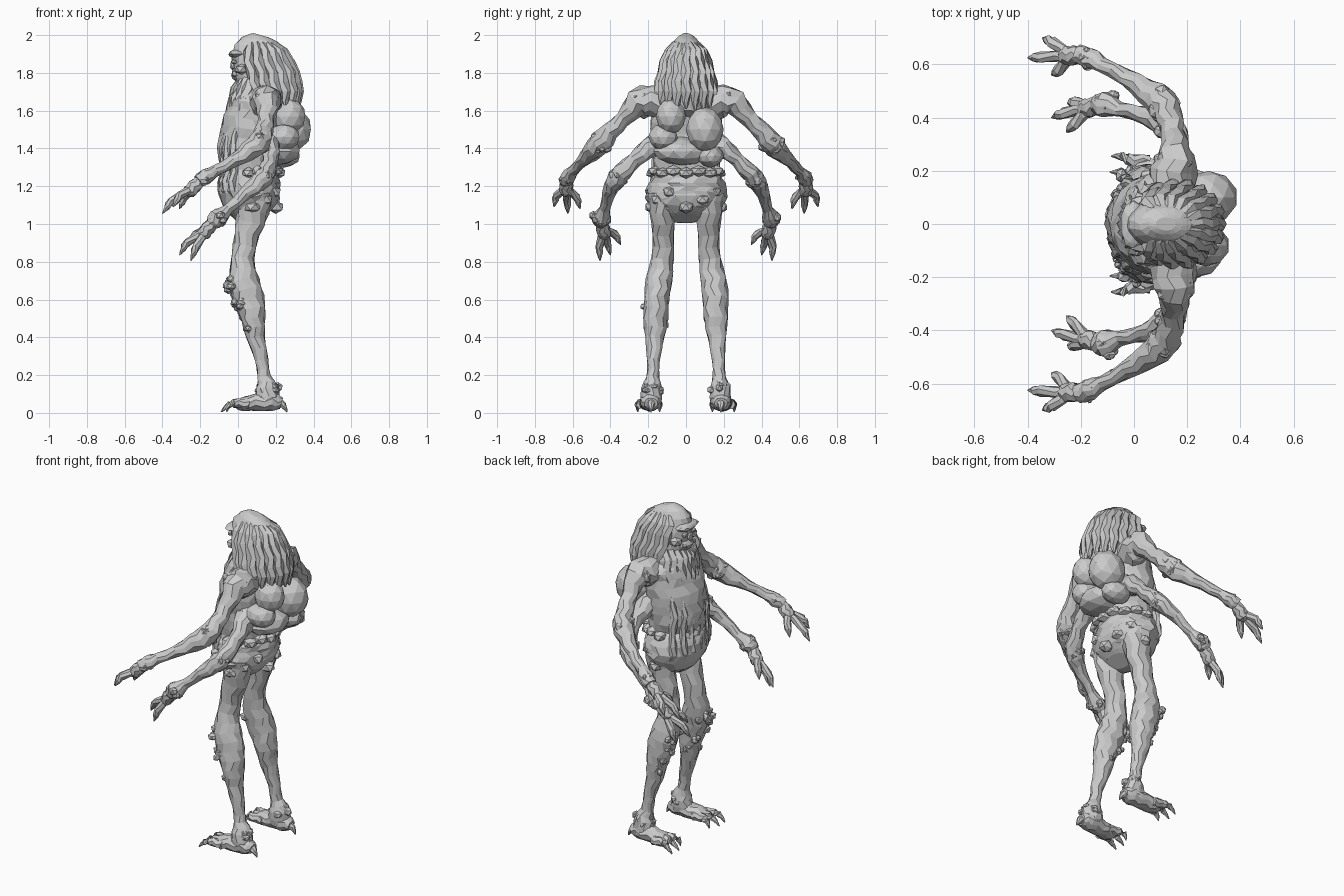
import bpy, bmesh, math, random
from mathutils import Vector, Matrix
random.seed(7)


def finish(name, bm):
    bmesh.ops.recalc_face_normals(bm, faces=bm.faces)
    me = bpy.data.meshes.new(name)
    bm.to_mesh(me)
    bm.free()
    ob = bpy.data.objects.new(name, me)
    bpy.context.collection.objects.link(ob)
    return ob


def smooth_path(pts, n):
    """Catmull-Rom through tuples of any length."""
    p = [Vector(q) for q in pts]
    p = [p[0]] + p + [p[-1]]
    out = []
    for i in range(1, len(p) - 2):
        a, b, c, d = p[i - 1:i + 3]
        for k in range(n):
            t = k / n
            out.append(0.5 * (2 * b + (c - a) * t + (2 * a - 5 * b + 4 * c - d) * t * t
                              + (3 * b - a - 3 * c + d) * t ** 3))
    return out + [p[-1]]


def tube(name, pts, s=1, sides=10, n=3, jit=0.06):
    """Lofted limb; each point is x, y, z, radius along x-ish, radius across."""
    pts = [tuple(q) if len(q) == 5 else tuple(q) + (q[3],) for q in pts]
    path = smooth_path(pts, n)
    bm = bmesh.new()
    rings = []
    for i, q in enumerate(path):
        c = Vector(q[:3])
        t = (Vector(path[min(i + 1, len(path) - 1)][:3]) - Vector(path[max(i - 1, 0)][:3])).normalized()
        ref = Vector((0, 0, 1)) if abs(t.x) > 0.92 else Vector((1, 0, 0))
        u = (ref - t * ref.dot(t)).normalized()
        v = t.cross(u)
        ring = []
        for k in range(sides):
            a = 2 * math.pi * (k + 0.5 * (i % 2)) / sides
            j = 1 + random.uniform(-jit, jit)
            w = c + (u * math.cos(a) * max(q[3], .002) + v * math.sin(a) * max(q[4], .002)) * j
            ring.append(bm.verts.new((w.x, w.y * s, w.z)))
        rings.append(ring)
    for a, b in zip(rings, rings[1:]):
        for k in range(sides):
            m = (k + 1) % sides
            bm.faces.new((a[k], a[m], b[m], b[k]))
    bm.faces.new(rings[0])
    bm.faces.new(rings[-1])
    return finish(name, bm)


def lump(name, c, r, s=1, jit=0.05, sub=2):
    bm = bmesh.new()
    bmesh.ops.create_icosphere(bm, subdivisions=sub, radius=1)
    for v in bm.verts:
        v.co = Vector([v.co[i] * r[i] * (1 + random.uniform(-jit, jit)) + c[i] for i in range(3)])
        v.co.y *= s
    return finish(name, bm)


def cluster(name, c, spread, n, size, s=1):
    """Knobbly growths scattered around a joint."""
    for _ in range(n):
        d = Vector([random.gauss(0, 1) for _ in range(3)]).normalized()
        p = [c[i] + d[i] * spread[i] for i in range(3)]
        lump(name, p, [size * random.uniform(.7, 1.3) for _ in range(3)], s, .1, 1)


# Torso and pelvis
tube("torso", [(.08, 0, 1.75, .08, .11), (.10, 0, 1.68, .13, .18), (.09, 0, 1.6, .15, .19),
               (.07, 0, 1.5, .155, .19), (.06, 0, 1.4, .165, .185), (.06, 0, 1.29, .15, .165),
               (.06, 0, 1.25, .16, .185), (.06, 0, 1.18, .165, .215), (.08, 0, 1.1, .14, .195),
               (.10, 0, 1.05, .10, .15), (.11, 0, 1.03, .05, .08)], sides=18, n=2, jit=.05)
lump("rump", (.10, 0, 1.15), (.12, .19, .11))
lump("back_sac_large", (.28, .10, 1.50), (.11, .10, .12), jit=.01)
lump("back_sac_small", (.27, -.08, 1.57), (.09, .08, .095), jit=.01)
lump("back_roll_low", (.21, -.02, 1.385), (.12, .15, .075))
lump("back_roll_side", (.24, -.12, 1.46), (.09, .08, .07))
lump("back_roll_end", (.24, .13, 1.36), (.09, .07, .06))
for i in range(9):
    a = -1.6 + i * .4
    lump("waist_growth", (.06 + .155 * math.cos(a), .17 * math.sin(a), 1.27 + .01 * (i % 2)),
         (.04, .045, .03), jit=.1, sub=1)
for i in range(7):
    a = -1.5 + i * .5
    lump("rump_growth", (.07 + .13 * math.cos(a), .18 * math.sin(a), 1.09 + .04 * (i % 3)),
         (.045, .04, .035), jit=.1, sub=1)

# Head, with the mane hanging behind
tube("head", [(.12, 0, 2.0, .04, .025), (.115, 0, 1.975, .10, .06), (.11, 0, 1.9, .145, .10),
              (.14, 0, 1.8, .155, .125), (.17, 0, 1.7, .155, .14), (.21, 0, 1.62, .11, .12),
              (.24, 0, 1.57, .06, .08)], sides=16, n=2, jit=.04)
for i in range(13):
    a = -2.0 + i / 3
    c, d = math.cos(a), math.sin(a)
    tube("mane_lock", [(.11 + .05 * c, .03 * d, 1.97, .015), (.11 + .13 * c, .09 * d, 1.91, .03),
                       (.14 + .16 * c, .125 * d, 1.8, .03), (.165 + .155 * c, .145 * d, 1.7, .03),
                       (.17 + .15 * c, .15 * d, 1.62 - .03 * random.random(), .006)], sides=6, n=2)

# Face
lump("brow", (-.005, 0, 1.90), (.045, .09, .025), jit=.1)
lump("muzzle", (.01, 0, 1.79), (.045, .06, .04), jit=.1)
lump("nose", (-.025, 0, 1.84), (.02, .022, .03), jit=.1, sub=1)
for s in (1, -1):
    lump("eye", (-.02, .04, 1.86), (.02, .02, .015), s, sub=1)
    lump("cheek", (.02, .075, 1.82), (.04, .035, .03), s, .1, 1)
    cluster("lip_growth", (-.01, .02, 1.79), (.02, .03, .02), 4, .015, s)

# Beard spreading over the chest
for i in range(9):
    y = -.12 + .03 * i
    k = .06 * (y / .12) ** 2
    z = 1.50 - .08 * math.cos(y * 12) + .04 * (i % 2)
    tube("beard_lock", [(.03 + k, y * .7, 1.79, .02), (-.005 + k, y, 1.71, .035),
                        (-.035 + k, y * 1.1, 1.61, .03), (-.075 + k, y * 1.05, z, .006)], sides=6, n=2)
# Belly folds
for i in range(7):
    y = -.15 + .05 * i
    k = .16 * (1 - math.sqrt(1 - (y / .2) ** 2))
    tube("belly_fold", [(-.06 + k, y, 1.52, .01), (-.08 + k, y, 1.40, .025), (-.075 + k, y * 1.1, 1.28, .02),
                        (-.085 + k, y * 1.1, 1.18, .025), (-.03 + k, y, 1.08, .008)], sides=6, n=2)


def hand(name, w, tips, s):
    w = Vector(w)
    centre = sum((Vector(t) for t in tips), Vector()) / len(tips)
    palm = w.lerp(centre, .4)
    tube(name + "_palm", [(*w, .03), (*w.lerp(palm, .5), .038), (*palm, .035), (*w.lerp(centre, .5), .015)], s, 8, 2)
    for t in tips:
        t = Vector(t)
        mid = palm.lerp(t, .45) + (t - centre) * .3 + Vector((-.012, 0, .012))
        tube(name + "_claw", [(*w.lerp(palm, .6), .02), (*mid, .022), (*mid.lerp(t, .55), .015), (*t, .002)],
             s, 7, 2)


for s in (1, -1):
    # Upper arm pair
    tube("upper_arm", [(.13, .10, 1.64, .09), (.15, .20, 1.65, .085), (.155, .26, 1.64, .07),
                       (.15, .33, 1.56, .045), (.135, .40, 1.49, .05), (.11, .45, 1.43, .06),
                       (.05, .50, 1.38, .05), (-.03, .55, 1.33, .033), (-.12, .60, 1.28, .03),
                       (-.17, .625, 1.25, .042), (-.21, .64, 1.225, .035)], s, 10, 2, .1)
    cluster("shoulder_growth", (.15, .24, 1.64), (.05, .04, .06), 7, .03, s)
    cluster("elbow_growth", (.11, .45, 1.43), (.045, .045, .045), 11, .026, s)
    cluster("wrist_growth", (-.17, .625, 1.25), (.025, .03, .025), 6, .02, s)
    hand("upper_hand", (-.20, .635, 1.23), [(-.40, .625, 1.055), (-.345, .70, 1.09), (-.31, .56, 1.08)], s)
    # Lower arm pair
    tube("lower_arm", [(.15, .12, 1.44, .07), (.17, .20, 1.40, .055), (.17, .27, 1.34, .04),
                       (.15, .34, 1.27, .05), (.11, .38, 1.22, .05), (.04, .41, 1.16, .035),
                       (-.05, .43, 1.08, .028), (-.11, .45, 1.03, .05), (-.14, .45, 1.0, .035)], s, 10, 2, .1)
    cluster("lower_elbow_growth", (.13, .36, 1.25), (.04, .035, .045), 9, .024, s)
    cluster("lower_wrist_growth", (-.10, .455, 1.035), (.03, .04, .025), 6, .025, s)
    hand("lower_hand", (-.13, .45, 1.01), [(-.25, .455, .805), (-.31, .40, .835), (-.255, .345, .89)], s)
    # Leg
    tube("leg", [(.09, .13, 1.17, .09, .08), (.08, .125, 1.07, .085, .068), (.05, .12, .95, .068, .06),
                 (.025, .125, .82, .06, .06), (.03, .145, .70, .082, .072), (.06, .155, .60, .085, .068),
                 (.08, .16, .50, .065, .066), (.095, .165, .40, .05, .05), (.125, .172, .28, .035, .036),
                 (.138, .175, .19, .035, .035), (.155, .18, .13, .06, .055), (.15, .185, .05, .07, .055)],
         s, 11, 2, .06)
    cluster("knee_growth", (-.02, .15, .68), (.04, .05, .035), 9, .025, s)
    cluster("shin_growth", (.01, .16, .56), (.03, .055, .05), 7, .024, s)
    cluster("calf_growth", (.07, .165, .47), (.045, .055, .035), 6, .02, s)
    cluster("ankle_growth", (.16, .18, .125), (.055, .045, .025), 9, .022, s)
    # Foot with three front claws and a heel spur
    tube("foot", [(.23, .185, .05, .03, .035), (.18, .185, .06, .05, .055), (.09, .19, .055, .045, .055),
                  (.02, .195, .045, .035, .055), (-.01, .195, .04, .02, .04)], s, 10, 2)
    for y, x in ((.14, -.06), (.195, -.09), (.255, -.085)):
        m = .195 + (y - .195) * .7
        tube("toe_claw", [(.06, m, .045, .025), (.0, m, .05, .026), (-.045, y, .045, .018), (x, y, .006, .003)],
             s, 7, 2)
    tube("heel_spur", [(.20, .185, .06, .03), (.24, .185, .04, .018), (.26, .185, .004, .003)], s, 7, 2)
